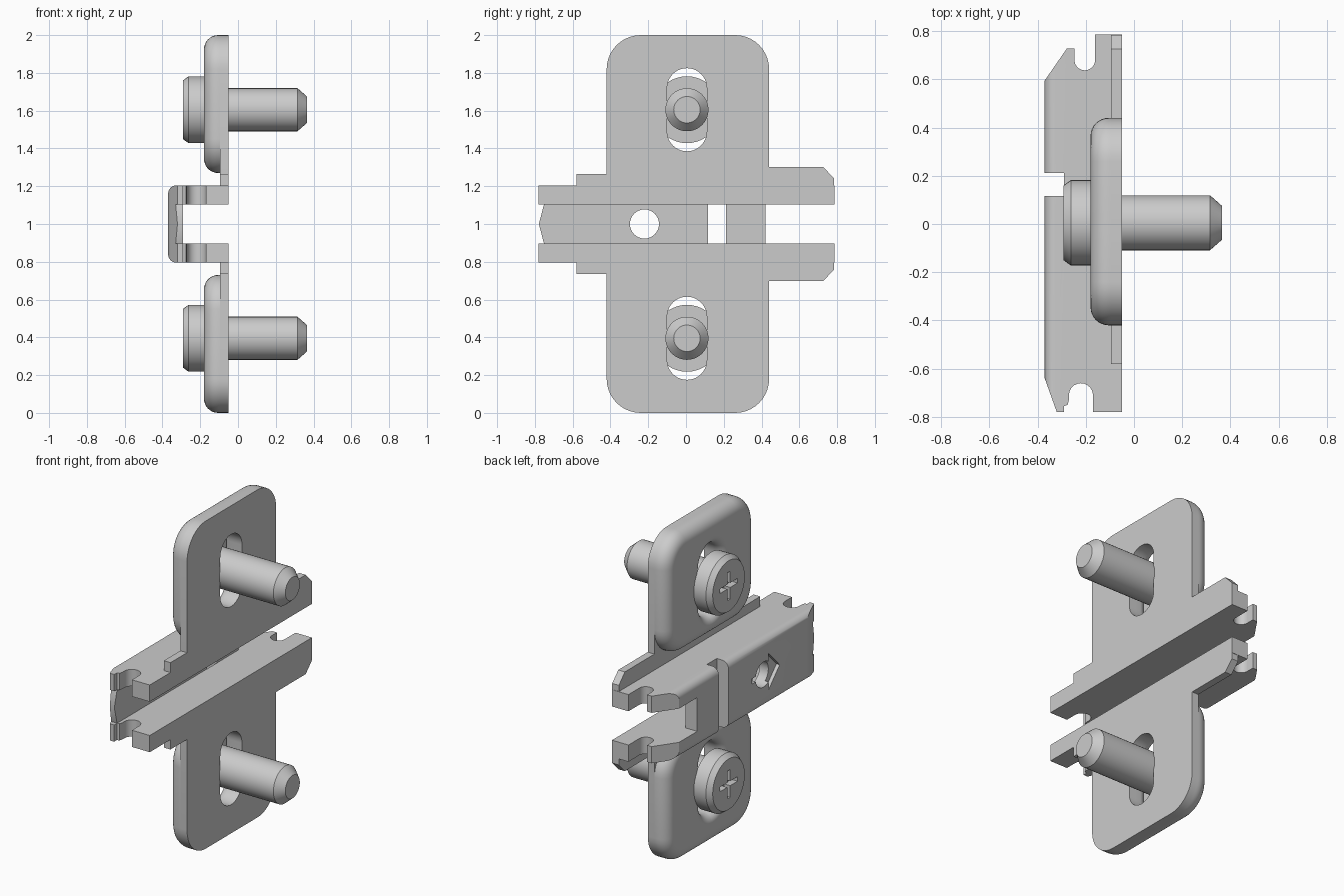
import bpy, bmesh
from math import pi, sin, cos

if "Cube" in bpy.data.objects:
    bpy.data.objects.remove(bpy.data.objects["Cube"])

# All parts are authored with z relative to the symmetry plane at z = 1.


def add_object(name, bm):
    bmesh.ops.recalc_face_normals(bm, faces=bm.faces)
    me = bpy.data.meshes.new(name)
    bm.to_mesh(me)
    bm.free()
    ob = bpy.data.objects.new(name, me)
    ob.location.z = 1
    bpy.context.collection.objects.link(ob)
    return ob


def loft(name, rings, closed=False):
    bm = bmesh.new()
    vs = [[bm.verts.new(p) for p in r] for r in rings]
    n = len(vs[0])
    pairs = list(zip(vs, vs[1:])) + ([(vs[-1], vs[0])] if closed else [])
    for a, b in pairs:
        for i in range(n):
            j = (i + 1) % n
            bm.faces.new((a[i], a[j], b[j], b[i]))
    if not closed:
        bm.faces.new(vs[0])
        bm.faces.new(vs[-1])
    return add_object(name, bm)


def prism(name, pts, axis, a, b):
    place = {'x': lambda p, t: (t, p[0], p[1]),
             'y': lambda p, t: (p[0], t, p[1]),
             'z': lambda p, t: (p[0], p[1], t)}[axis]
    return loft(name, [[place(p, t) for p in pts] for t in (a, b)])


def rect(u0, u1, v0, v1):
    return [(u0, v0), (u1, v0), (u1, v1), (u0, v1)]


def arc(cu, cv, r, a0, a1, n=10):
    return [(cu + r * cos(a0 + (a1 - a0) * i / n),
             cv + r * sin(a0 + (a1 - a0) * i / n)) for i in range(n + 1)]


def round_rect(u0, u1, v0, v1, r):
    pts = []
    for k, (u, v) in enumerate([(u1 - r, v1 - r), (u0 + r, v1 - r),
                                (u0 + r, v0 + r), (u1 - r, v0 + r)]):
        pts += arc(u, v, r, k * pi / 2, (k + 1) * pi / 2)
    return pts


def bake(ob):
    bpy.context.view_layer.update()
    dg = bpy.context.evaluated_depsgraph_get()
    me = bpy.data.meshes.new_from_object(ob.evaluated_get(dg))
    ob.modifiers.clear()
    ob.data = me


def boolean(ob, cutter, op='DIFFERENCE'):
    m = ob.modifiers.new("cut", 'BOOLEAN')
    m.operation, m.solver, m.object = op, 'EXACT', cutter
    bake(ob)
    bpy.data.objects.remove(cutter)


def finish(ob, mirror=True):
    if mirror:
        m = ob.modifiers.new("mirror", 'MIRROR')
        m.use_axis = (False, False, True)
        m.use_mirror_merge = False
        bake(ob)
    bpy.ops.object.select_all(action='DESELECT')
    ob.select_set(True)
    bpy.context.view_layer.objects.active = ob
    bpy.ops.object.shade_smooth_by_angle(angle=0.55)


BACK, STEP, FACE = -0.05, -0.095, -0.18
SY, SZ = 0.005, 0.605          # slot and screw centre


def slot(d):
    h = 0.105 + d
    # tiny trim keeps the two end arcs from sharing points
    return round_rect(SY - h, SY + h, SZ - 0.22 - d, SZ + 0.22 + d, h - 0.0005)


# Channel: side outline with end notches and the cross slot
outline = [(BACK, -0.78), (-0.17, -0.78), (-0.17, -0.71)]
outline += arc(-0.22, -0.71, 0.05, 0.1, pi - 0.1)
outline += [(-0.27, -0.71), (-0.27, -0.73), (-0.275, -0.75), (-0.29, -0.755),
            (-0.29, -0.78), (-0.32, -0.78),
            (-0.37, -0.64), (-0.37, 0.117), (-0.29, 0.117), (-0.29, 0.212),
            (-0.37, 0.212), (-0.37, 0.595), (-0.278, 0.728), (-0.247, 0.728),
            (-0.247, 0.68)]
outline += arc(-0.204, 0.68, 0.043, pi + 0.1, 2 * pi - 0.1)
outline += [(-0.161, 0.68), (-0.161, 0.785), (BACK, 0.785)]
channel = prism("channel", outline, 'z', -0.205, 0.205)

# Rounded outer cross-section
r = 0.045
section = ([(0.1, -0.205), (0.1, 0.205)]
           + arc(-0.37 + r, 0.205 - r, r, pi / 2, pi, 8)
           + arc(-0.37 + r, -0.205 + r, r, pi, 1.5 * pi, 8))
boolean(channel, prism("section", section, 'y', -1, 1), 'INTERSECT')
# Hollow inside, open fork at the rear, pointed tongue at the front
boolean(channel, prism("hollow", rect(-0.29, 0.2, -0.103, 0.103), 'y', -1, 1))
boolean(channel, prism("fork", rect(0.42, 1, -0.103, 0.103), 'x', -0.5, 0.2))
boolean(channel, prism("tongue", [(-0.9, 0.103), (-0.752, 0.103), (-0.779, 0),
                                  (-0.752, -0.103), (-0.9, -0.103)],
                       'x', -0.5, 0.2))
# Shallow pointer recess and round hole in the web
boolean(channel, prism("recess", [(-0.11, -0.016), (-0.11, 0.016), (-0.265, 0.016),
                                  (-0.265, 0.115), (-0.375, 0), (-0.265, -0.115),
                                  (-0.265, -0.016)], 'x', -0.5, -0.348))
boolean(channel, prism("hole", arc(-0.22, 0, 0.077, 0, 2 * pi * 31 / 32, 31),
                       'x', -0.5, -0.2))
finish(channel, False)

# Thin base plates with side flanges
base = [(-0.58, 0.205), (0.783, 0.205), (0.783, 0.243), (0.725, 0.303), (0.44, 0.303)]
base += arc(0.26, 0.82, 0.18, 0, pi / 2) + arc(-0.24, 0.82, 0.18, pi / 2, pi)
base += [(-0.42, 0.265), (-0.58, 0.265)]
plate = prism("base_plate", base, 'x', STEP, BACK)
boolean(plate, prism("slot_cut", slot(0), 'x', -0.3, 0.1))
finish(plate)

# Raised pads: rounded outer rim and rounded slot rim, lofted as one ring
def ring(x, pts):
    return [(x, y, z) for y, z in pts]


def pad_edge(d):
    return round_rect(-0.42 + d, 0.44 - d, 0.27 + d, 1 - d, 0.18 - d)


R, Q, N = 0.075, 0.05, 8
rings = [ring(STEP, slot(0)), ring(STEP, pad_edge(0))]
for i in range(N + 1):
    a = i / N * pi / 2
    rings.append(ring(FACE + R * (1 - sin(a)), pad_edge(R * (1 - cos(a)))))
for i in range(N + 1):
    a = (1 - i / N) * pi / 2
    rings.append(ring(FACE + Q * (1 - sin(a)), slot(Q * (1 - cos(a)))))
finish(loft("raised_pad", rings, True))

# Screws with chamfered tips and cross recesses
K = 40
profile = [(-0.292, 0.155), (-0.262, 0.177), (-0.175, 0.177), (-0.175, 0.114),
           (0.315, 0.114), (0.365, 0.07)]
screw = loft("screw", [[(x, SY + q * cos(2 * pi * i / K), SZ + q * sin(2 * pi * i / K))
                        for i in range(K)] for x, q in profile])
w, l = 0.014, 0.085
cross = [(w, w), (w, l), (-w, l), (-w, w), (-l, w), (-l, -w),
         (-w, -w), (-w, -l), (w, -l), (w, -w), (l, -w), (l, w)]
boolean(screw, prism("cross", [(SY + u, SZ + v) for u, v in cross], 'x', -0.4, -0.25))
finish(screw)
